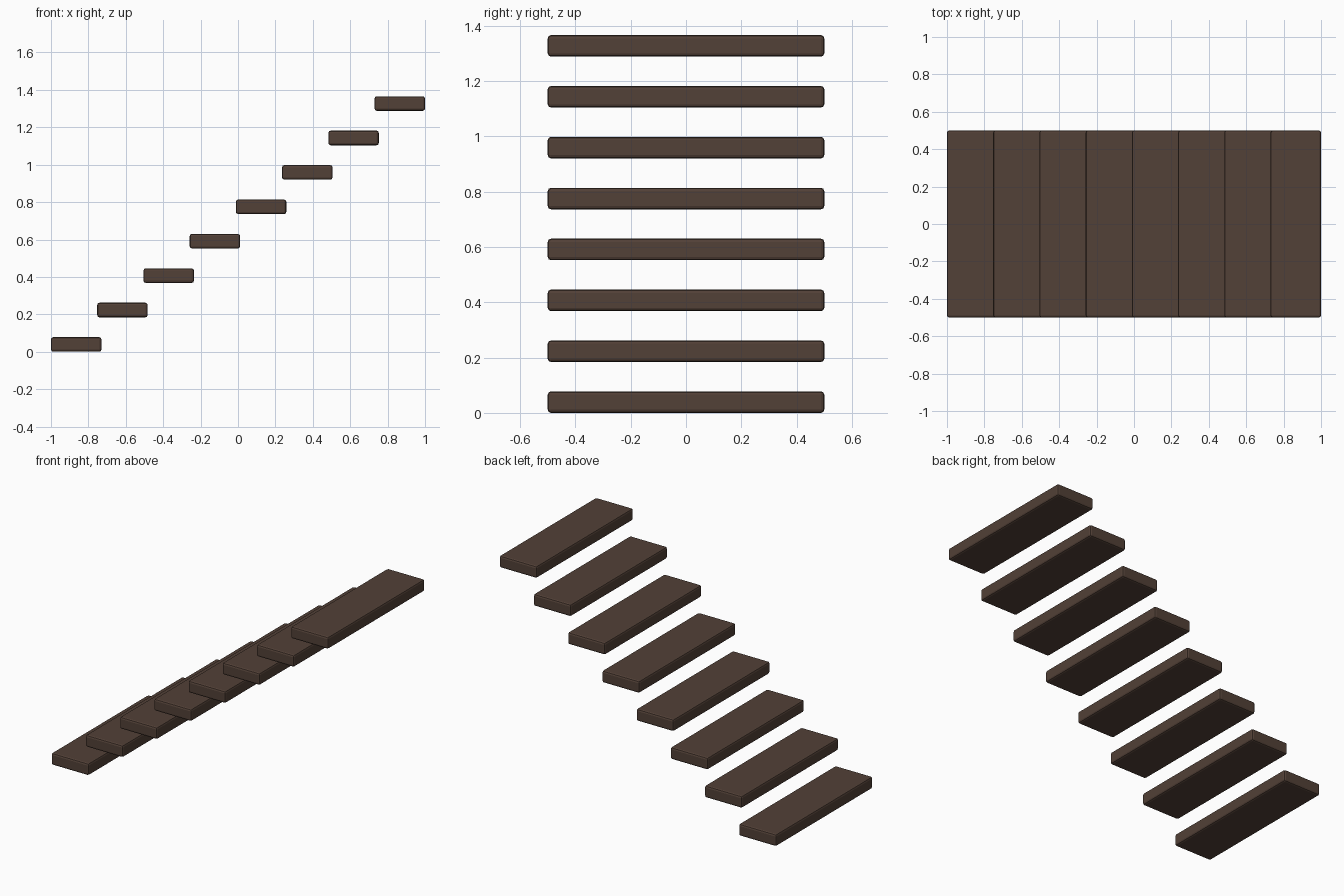
import bpy

if "Cube" in bpy.data.objects:
    bpy.data.objects.remove(bpy.data.objects["Cube"])

COUNT = 8
DEPTH, WIDTH, THICK = 0.27, 1.0, 0.078
RUN = (2.0 - DEPTH) / (COUNT - 1)
RISE = 0.184

wood = bpy.data.materials.new("dark_wood")
wood.diffuse_color = (0.085, 0.052, 0.038, 1)
wood.use_nodes = True
wood.node_tree.nodes["Principled BSDF"].inputs["Base Color"].default_value = wood.diffuse_color


def tread(i):
    # one floating plank with softened edges
    bpy.ops.mesh.primitive_cube_add(
        size=1, location=(-1 + DEPTH / 2 + i * RUN, 0, THICK / 2 + i * RISE))
    ob = bpy.context.object
    ob.name = f"stair_tread_{i + 1}"
    ob.scale = (DEPTH, WIDTH, THICK)
    bpy.ops.object.transform_apply(location=False, rotation=False, scale=True)
    bev = ob.modifiers.new("edge_bevel", "BEVEL")
    bev.width = 0.012
    bev.segments = 2
    ob.data.materials.append(wood)


# rising flight of treads
for i in range(COUNT):
    tread(i)
